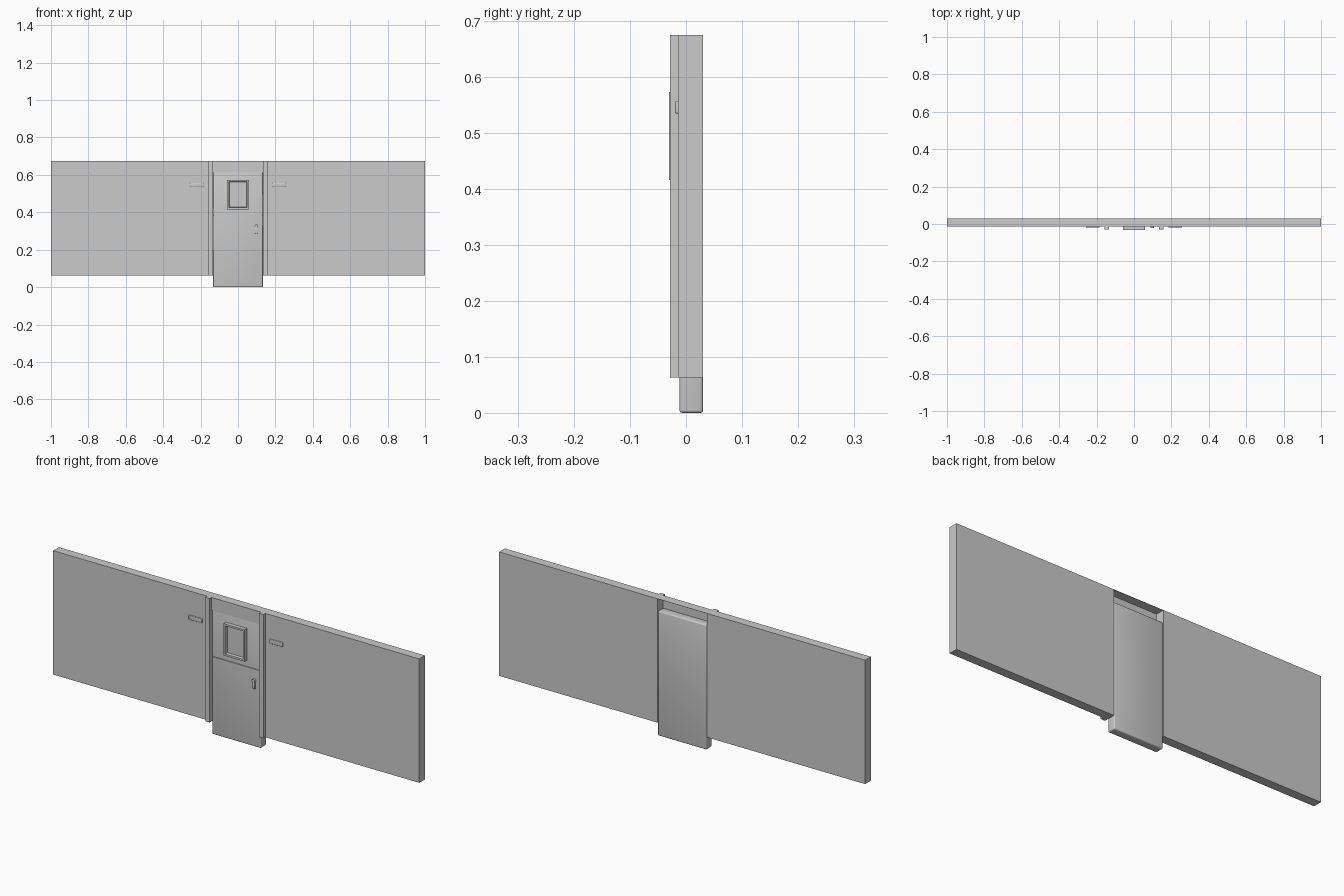
import bpy, bmesh, math
from mathutils import Vector, Matrix

if "Cube" in bpy.data.objects:
    bpy.data.objects.remove(bpy.data.objects["Cube"])


def finish(name, bm, smooth=False):
    bmesh.ops.recalc_face_normals(bm, faces=bm.faces)
    me = bpy.data.meshes.new(name)
    bm.to_mesh(me)
    bm.free()
    ob = bpy.data.objects.new(name, me)
    bpy.context.collection.objects.link(ob)
    if smooth:
        bpy.ops.object.select_all(action='DESELECT')
        ob.select_set(True)
        bpy.context.view_layer.objects.active = ob
        bpy.ops.object.shade_smooth_by_angle(angle=math.radians(35))
    return ob


def box_bm(x0, x1, y0, y1, z0, z1, bevel=0, segments=2):
    bm = bmesh.new()
    bmesh.ops.create_cube(bm, size=1)
    for v in bm.verts:
        v.co = Vector(((x0 + x1) / 2 + v.co.x * (x1 - x0),
                       (y0 + y1) / 2 + v.co.y * (y1 - y0),
                       (z0 + z1) / 2 + v.co.z * (z1 - z0)))
    if bevel:
        bmesh.ops.bevel(bm, geom=bm.edges[:], offset=bevel, segments=segments,
                        profile=0.5, affect='EDGES')
    return bm


def box(name, *dims, bevel=0, segments=2):
    return finish(name, box_bm(*dims, bevel=bevel, segments=segments), smooth=bevel > 0)


FRONT, BACK = -0.014, 0.0305      # wall faces
BOTTOM, TOP = 0.063, 0.675        # wall heights
HALF = 0.135                      # half width of the doorway

for side, s in (("left", -1), ("right", 1)):
    def span(a, b):
        return sorted((s * a, s * b))
    # wall, door trim and grab handle on each side
    box(side + "_wall", *span(HALF, 1), FRONT, BACK, BOTTOM, TOP)
    box(side + "_door_trim", *span(HALF, 0.159), -0.0285, FRONT, BOTTOM, TOP)
    box(side + "_grab_handle", *span(0.184, 0.257), -0.0195, FRONT + 0.003,
        0.535, 0.557, bevel=0.003, segments=3)

# thin lintel: front and top skins, open at the back
box("lintel_front", -HALF, HALF, FRONT, FRONT + 0.001, 0.612, TOP)
box("lintel_top", -HALF, HALF, FRONT, BACK, TOP - 0.001, TOP)

# door slab with rounded edges and a seam between upper and lower leaf
bm = box_bm(-0.133, 0.133, -0.0115, 0.0305, 0, 0.615, bevel=0.005, segments=3)
for z in (0.3825, 0.3865):
    bmesh.ops.bisect_plane(bm, geom=bm.verts[:] + bm.edges[:] + bm.faces[:],
                           plane_co=(0, 0, z), plane_no=(0, 0, 1))
seam = [f for f in bm.faces
        if f.normal.y < -0.9 and abs(f.calc_center_median().z - 0.3845) < 0.002]
bmesh.ops.inset_region(bm, faces=seam, thickness=0.0002, depth=-0.004)
finish("door", bm, smooth=True)

# window frame with a stepped recess for the pane
bm = box_bm(-0.058, 0.058, -0.0308, -0.009, 0.416, 0.573)
pane = [f for f in bm.faces if f.normal.y < -0.9]
bmesh.ops.inset_region(bm, faces=pane, thickness=0.013)
bmesh.ops.inset_region(bm, faces=pane, thickness=0.003, depth=-0.014)
finish("window_frame", bm)

# door latch: round knob base and hanging lever
bm = bmesh.new()
bmesh.ops.create_cone(bm, cap_ends=True, segments=20, radius1=0.009, radius2=0.009,
                      depth=0.012,
                      matrix=Matrix.Translation((0.098, -0.016, 0.327))
                      @ Matrix.Rotation(math.pi / 2, 4, 'X'))
finish("latch_knob", bm, smooth=True)
box("latch_lever", 0.091, 0.105, -0.0205, -0.0105, 0.287, 0.322, bevel=0.003)
